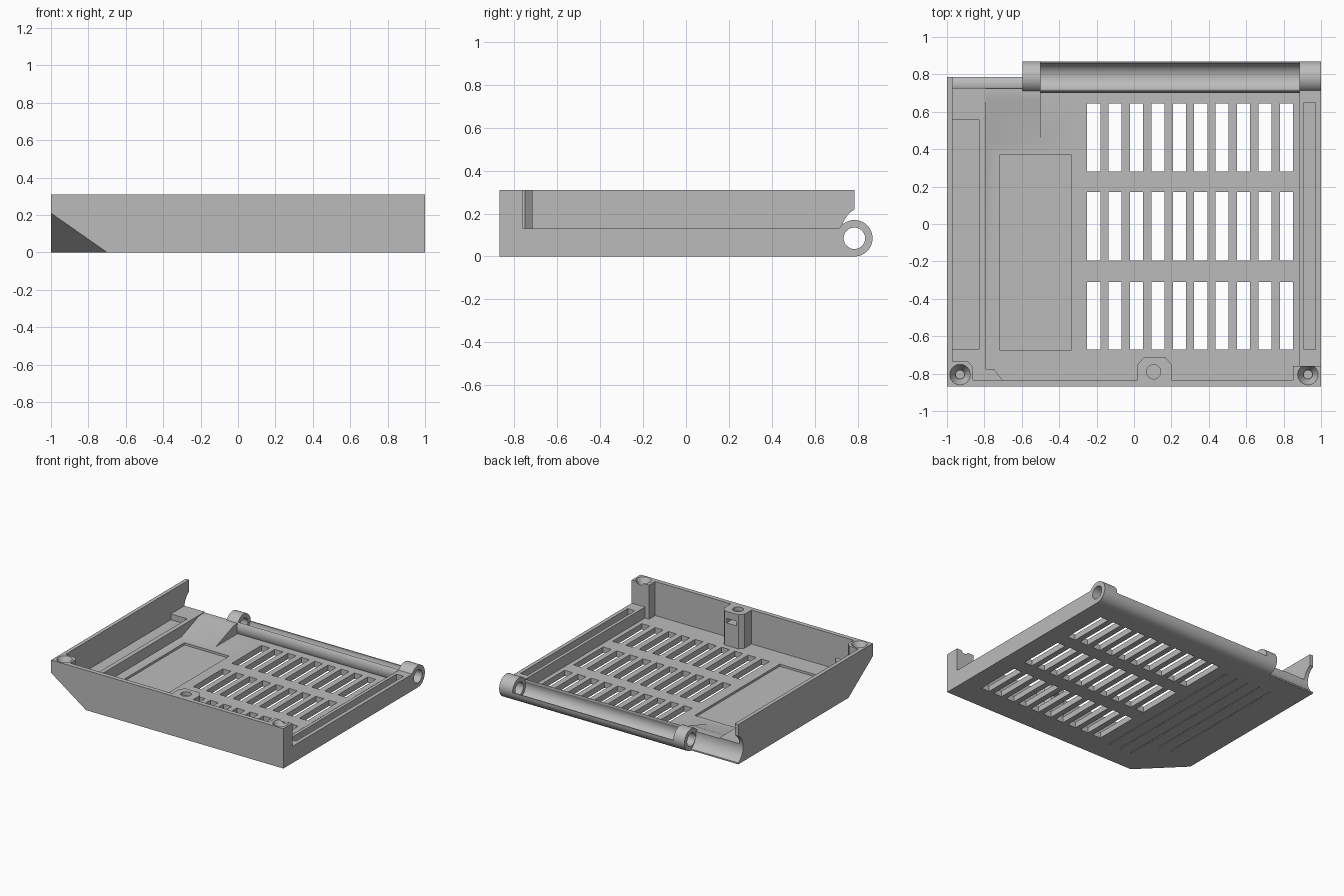
import bpy, bmesh, math
from mathutils import Vector

if "Cube" in bpy.data.objects:
    bpy.data.objects.remove(bpy.data.objects["Cube"])

grey = bpy.data.materials.new("plain_grey")
grey.use_nodes = True
COLOUR = (0.5, 0.5, 0.5, 1)
grey.diffuse_color = COLOUR
grey.node_tree.nodes["Principled BSDF"].inputs["Base Color"].default_value = COLOUR


def finish(name, bm):
    bmesh.ops.recalc_face_normals(bm, faces=bm.faces)
    mesh = bpy.data.meshes.new(name)
    bm.to_mesh(mesh)
    bm.free()
    mesh.materials.append(grey)
    ob = bpy.data.objects.new(name, mesh)
    bpy.context.collection.objects.link(ob)
    return ob


def prism(name, points, axis, lo, hi):
    """Extrude a profile along x (points are y,z) or along z (points are x,y)."""
    bm = bmesh.new()
    place = (lambda p: (lo, *p)) if axis == "x" else (lambda p: (*p, lo))
    face = bm.faces.new([bm.verts.new(place(p)) for p in points])
    out = bmesh.ops.extrude_face_region(bm, geom=[face])["geom"]
    shift = Vector((hi - lo, 0, 0)) if axis == "x" else Vector((0, 0, hi - lo))
    bmesh.ops.translate(bm, verts=[v for v in out if isinstance(v, bmesh.types.BMVert)], vec=shift)
    return finish(name, bm)


def box(name, x, y, z):
    return prism(name, [(x[0], y[0]), (x[1], y[0]), (x[1], y[1]), (x[0], y[1])], "z", *z)


def rod(name, centre, r, axis, lo, hi, n=48):
    ring = [(centre[0] + r * math.cos(math.tau * i / n),
             centre[1] + r * math.sin(math.tau * i / n)) for i in range(n)]
    return prism(name, ring, axis, lo, hi)


def cone(name, x, y, z_low, z_high, r_low, r_high):
    bm = bmesh.new()
    bmesh.ops.create_cone(bm, cap_ends=True, segments=32, radius1=r_low,
                          radius2=r_high, depth=z_high - z_low)
    bmesh.ops.translate(bm, verts=bm.verts, vec=(x, y, (z_low + z_high) / 2))
    return finish(name, bm)


def combine(body, tool, operation):
    mod = body.modifiers.new("shape", "BOOLEAN")
    mod.operation, mod.solver, mod.object = operation, "EXACT", tool
    graph = bpy.context.evaluated_depsgraph_get()
    mesh = bpy.data.meshes.new_from_object(body.evaluated_get(graph))
    body.modifiers.clear()
    body.data = mesh
    bpy.data.objects.remove(tool)


def add(tool):
    combine(tray, tool, "UNION")


def cut(tool):
    combine(tray, tool, "DIFFERENCE")


TOP, FLOOR, LEDGE = 0.31, 0.045, 0.13
AXLE = (0.785, 0.085)

# Shell: front wall, tall right wall, low left wall, floor
tray = box("vented_tray", (-1, 1), (-0.87, 0.785), (0, TOP))
cut(box("upper_cavity", (-0.97, 1.2), (-0.835, 1), (LEDGE, 0.5)))
cut(box("floor_cavity", (-0.795, 0.885), (-0.835, 1), (FLOOR, 0.5)))

# Rear ramp beside the hinge, and the hinge barrel
add(prism("rear_ramp", [(0.42, 0.02), (0.44, FLOOR), (0.66, LEDGE - 0.005),
                        (0.78, LEDGE - 0.005), (0.78, 0.02)], "x", -0.82, -0.5))
add(rod("hinge_barrel", AXLE, 0.085, "x", -0.595, 1))

# Gutter between the knuckles, pin hole, and clearance at the right rear
cut(rod("gutter", AXLE, 0.076, "x", -0.5, 0.885))
cut(box("gutter_opening", (-0.5, 0.885), (0.715, 0.95), (AXLE[1], 0.3)))
cut(rod("pin_hole", AXLE, 0.05, "x", -0.7, 1.1))
cut(rod("rear_clearance", (0.845, 0.115), 0.12, "x", -1.1, -0.595))

# Screw posts, middle boss, and the fill inside the cut corner
add(prism("right_post", [(-1, -0.87), (-0.86, -0.87), (-0.86, -0.765), (-0.89, -0.735),
                         (-1, -0.735)], "z", 0.02, TOP))
add(box("left_post", (0.85, 1), (-0.87, -0.76), (0.02, TOP)))
add(prism("middle_boss", [(0.02, -0.85), (0.2, -0.85), (0.2, -0.75), (0.17, -0.715),
                          (0.05, -0.715), (0.02, -0.75)], "z", 0.02, TOP))
add(prism("corner_fill", [(-0.82, -0.85), (-0.69, -0.85), (-0.75, -0.775),
                          (-0.82, -0.775)], "z", 0.02, LEDGE))

for x in (-0.93, 0.93):
    cut(cone("countersink", x, -0.805, 0.25, TOP + 0.002, 0.025, 0.056))
    cut(rod("screw_hole", (x, -0.805), 0.022, "z", 0.2, 0.29, 24))
cut(rod("boss_hole", (0.105, -0.79), 0.038, "z", 0.28, 0.4, 32))
cut(box("boss_window", (0.065, 0.15), (-0.79, -0.6), (0.22, 0.255)))

# Long pockets in the side ledges and the shallow floor panel
cut(box("right_pocket", (-0.97, -0.83), (-0.67, 0.56), (0.085, 0.2)))
cut(box("left_pocket", (0.91, 0.97), (-0.67, 0.65), (0.07, 0.2)))
cut(box("floor_panel", (-0.72, -0.335), (-0.675, 0.37), (0.028, 0.2)))

# Three rows of ten ventilation slots
for row in ((-0.67, -0.31), (-0.195, 0.17), (0.28, 0.645)):
    for i in range(10):
        x = -0.25 + i * 0.1144
        cut(box("slot", (x, x + 0.07), row, (-0.1, 0.1)))

# Fine grooves under the floor
for i in range(5):
    x = -0.36 - 0.1 * i
    cut(box("groove", (x, x + 0.008), (-0.7 if i < 3 else -0.5, 0.6), (-0.1, 0.006)))

# Slanted cut through the lower front corner
bm = bmesh.new()
corner = Vector((-1.1, -0.97, -0.07))
tips = [corner, corner + Vector((0.6, 0, 0)), corner + Vector((0, 0.6, 0)),
        corner + Vector((0, 0, 0.42))]
for p in tips:
    bm.verts.new(p)
bmesh.ops.convex_hull(bm, input=bm.verts)
cut(finish("corner_cutter", bm))

# Smooth the round parts, keep edges crisp
bpy.ops.object.select_all(action="DESELECT")
tray.select_set(True)
bpy.context.view_layer.objects.active = tray
bpy.ops.object.shade_smooth_by_angle(angle=math.radians(25))
